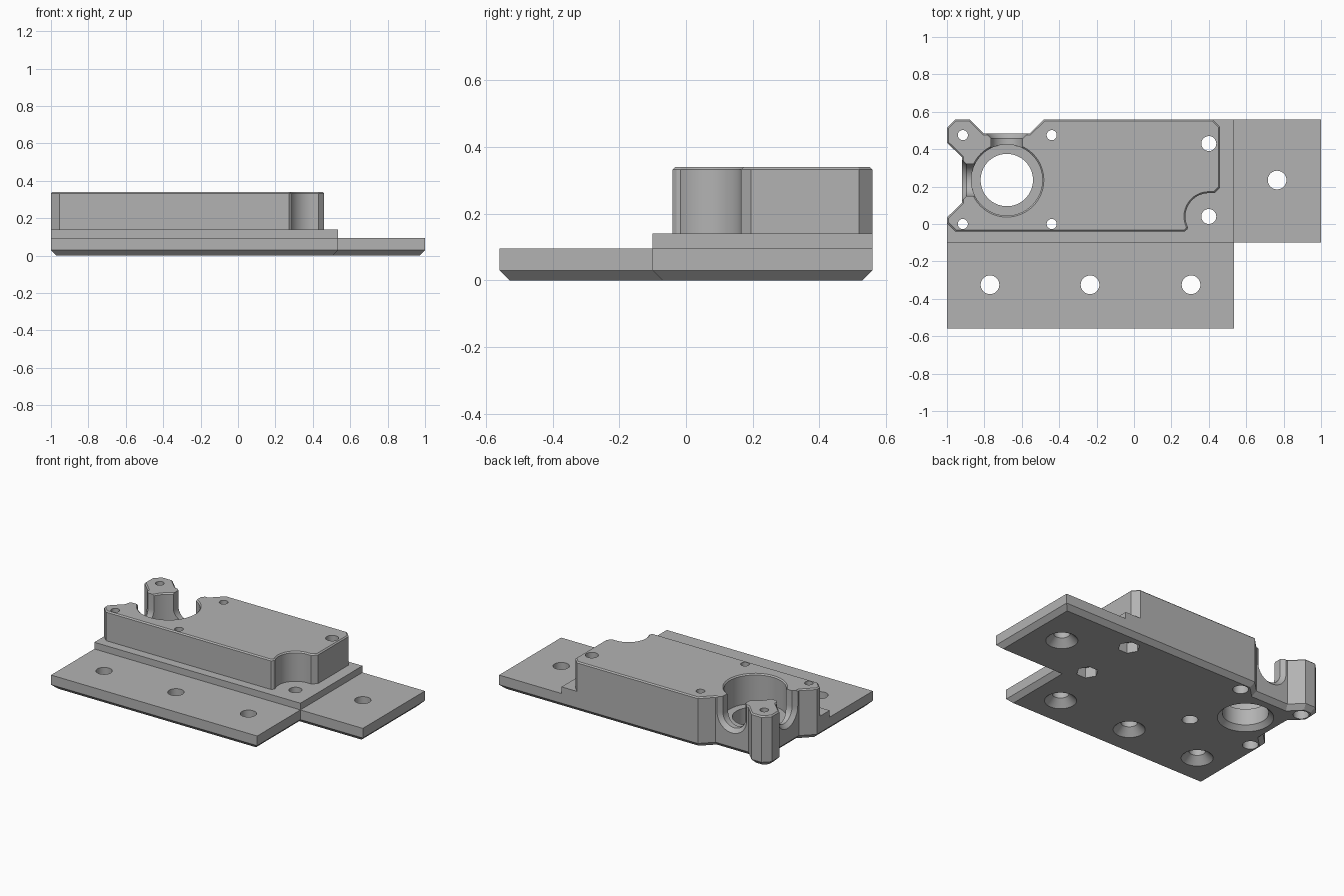
import bpy, bmesh
from math import pi, cos, sin
from mathutils import Vector, Matrix

cube = bpy.data.objects.get("Cube")
if cube:
    bpy.data.objects.remove(cube, do_unlink=True)

metal = bpy.data.materials.new("plain_grey")
metal.use_nodes = True
GREY = (0.45, 0.45, 0.45, 1)
metal.diffuse_color = GREY
metal.node_tree.nodes["Principled BSDF"].inputs["Base Color"].default_value = GREY


def inset(points, d):
    """Mitred inward offset of a counter-clockwise outline."""
    out = []
    for i, p in enumerate(points):
        p = Vector(p)
        a = (p - Vector(points[i - 1])).normalized()
        b = (Vector(points[(i + 1) % len(points)]) - p).normalized()
        na, nb = Vector((-a.y, a.x)), Vector((-b.y, b.x))
        out.append(p + (na + nb) * d / (1 + na.dot(nb)))
    return out


def prism(name, points, levels, matrix=None):
    """Stack of outline rings, each level being (height, inset)."""
    bm = bmesh.new()
    rings = [[bm.verts.new((q.x, q.y, z)) for q in inset(points, d)] for z, d in levels]
    bm.faces.new(rings[0])
    bm.faces.new(rings[-1])
    n = len(points)
    for lo, hi in zip(rings, rings[1:]):
        for i in range(n):
            j = (i + 1) % n
            bm.faces.new((lo[i], lo[j], hi[j], hi[i]))
    bmesh.ops.recalc_face_normals(bm, faces=bm.faces)
    if matrix:
        bm.transform(matrix)
    mesh = bpy.data.meshes.new(name)
    bm.to_mesh(mesh)
    bm.free()
    ob = bpy.data.objects.new(name, mesh)
    bpy.context.collection.objects.link(ob)
    mesh.materials.append(metal)
    return ob


def arc(x, y, r, start, end, n):
    return [(x + r * cos(start + (end - start) * i / n),
             y + r * sin(start + (end - start) * i / n)) for i in range(n + 1)]


def drill(name, x, y, profile, sides=32):
    """Turned cutter; profile is a list of (height, radius)."""
    ring = arc(0, 0, 1, 0, 2 * pi, sides)[:-1]
    k = cos(pi / sides)
    levels = [(z, (1 - r) * k) for z, r in profile]
    return prism(name, ring, levels, Matrix.Translation((x, y, 0)))


def boolean(target, tool, operation):
    mod = target.modifiers.new(operation.title(), "BOOLEAN")
    mod.object, mod.operation, mod.solver = tool, operation, "EXACT"
    bpy.context.view_layer.objects.active = target
    bpy.ops.object.modifier_apply(modifier=mod.name)
    bpy.data.objects.remove(tool, do_unlink=True)


# Shared outline pieces: notched rear edge and notched right edge
BX, BY = -0.68, 0.235
rear = [(BX + 0.2, 0.56), (BX + 0.122, 0.483), (BX - 0.122, 0.483), (BX - 0.2, 0.56),
        (-0.955, 0.56), (-1, 0.515)]
side = [(-1, BY + 0.2), (-0.92, BY + 0.122), (-0.92, BY - 0.122), (-1, BY - 0.2)]

# Base plate with side extension and chamfered underside
plate_outline = [(-1, -0.56), (0.535, -0.56), (0.535, -0.1), (1, -0.1), (1, 0.56)] + rear + side
body = prism("mounting_block", plate_outline, [(0, 0.03), (0.03, 0), (0.095, 0)])

# Raised step
step_outline = [(-1, -0.1), (0.535, -0.1), (0.535, 0.56)] + rear + side
boolean(body, prism("step", step_outline, [(0.095, 0), (0.14, 0)]), "UNION")

# Housing with a rounded corner recess and chamfered top edge
recess = arc(0.4, 0.04, 0.125, 1.15 * pi, 0.5 * pi, 16)
housing_outline = ([(-1, 0.005), (-0.955, -0.04), (0.272, -0.04), (0.285, -0.028)] + recess
                   + [(0.43, 0.165), (0.46, 0.195), (0.46, 0.52), (0.42, 0.56)] + rear + side)
boolean(body, prism("housing", housing_outline, [(0.14, 0), (0.332, 0), (0.34, 0.008)]), "UNION")

# Large bore with counterbore and edge chamfers
cutters = [drill("bore", BX, BY, [(-0.05, 0.17), (0, 0.17), (0.03, 0.14), (0.14, 0.14),
                                  (0.14, 0.19), (0.332, 0.19), (0.34, 0.198), (0.4, 0.198)], 64)]

# Open channels from the bore to the rear and right notches, flared at the outer end
channel = arc(0, 0.235, 0.085, pi, 2 * pi, 20) + [(0.085, 0.45), (-0.085, 0.45)]
stand = Matrix.Rotation(pi / 2, 4, "X")
for turn, reach in ((pi, 0.248), (-pi / 2, 0.24)):
    place = Matrix.Translation((BX, BY, 0)) @ Matrix.Rotation(turn, 4, "Z") @ stand
    cutters.append(prism("channel", channel,
                         [(0.05, 0), (reach - 0.025, 0), (reach + 0.03, -0.055)], place))

# Counterbored screw holes through the housing
for x in (-0.915, -0.44):
    for y in (0.0, 0.475):
        cutters.append(drill("screw_hole", x, y, [(-0.05, 0.048), (0.06, 0.048),
                                                  (0.06, 0.027), (0.4, 0.027)]))

# Bolt holes with hexagonal nut pockets
for y in (0.04, 0.43):
    cutters.append(drill("bolt_hole", 0.4, y, [(0.02, 0.04), (0.4, 0.04)]))
    cutters.append(drill("nut_pocket", 0.4, y, [(-0.05, 0.068), (0.07, 0.068)], 6))

# Countersunk mounting holes
for x, y in ((-0.77, -0.325), (-0.235, -0.325), (0.305, -0.325), (0.765, BY)):
    cutters.append(drill("countersink", x, y, [(-0.05, 0.097), (0, 0.097),
                                               (0.047, 0.05), (0.2, 0.05)]))

for tool in cutters:
    boolean(body, tool, "DIFFERENCE")

bpy.ops.object.select_all(action="DESELECT")
body.select_set(True)
bpy.context.view_layer.objects.active = body
bpy.ops.object.shade_smooth_by_angle(angle=0.5)
